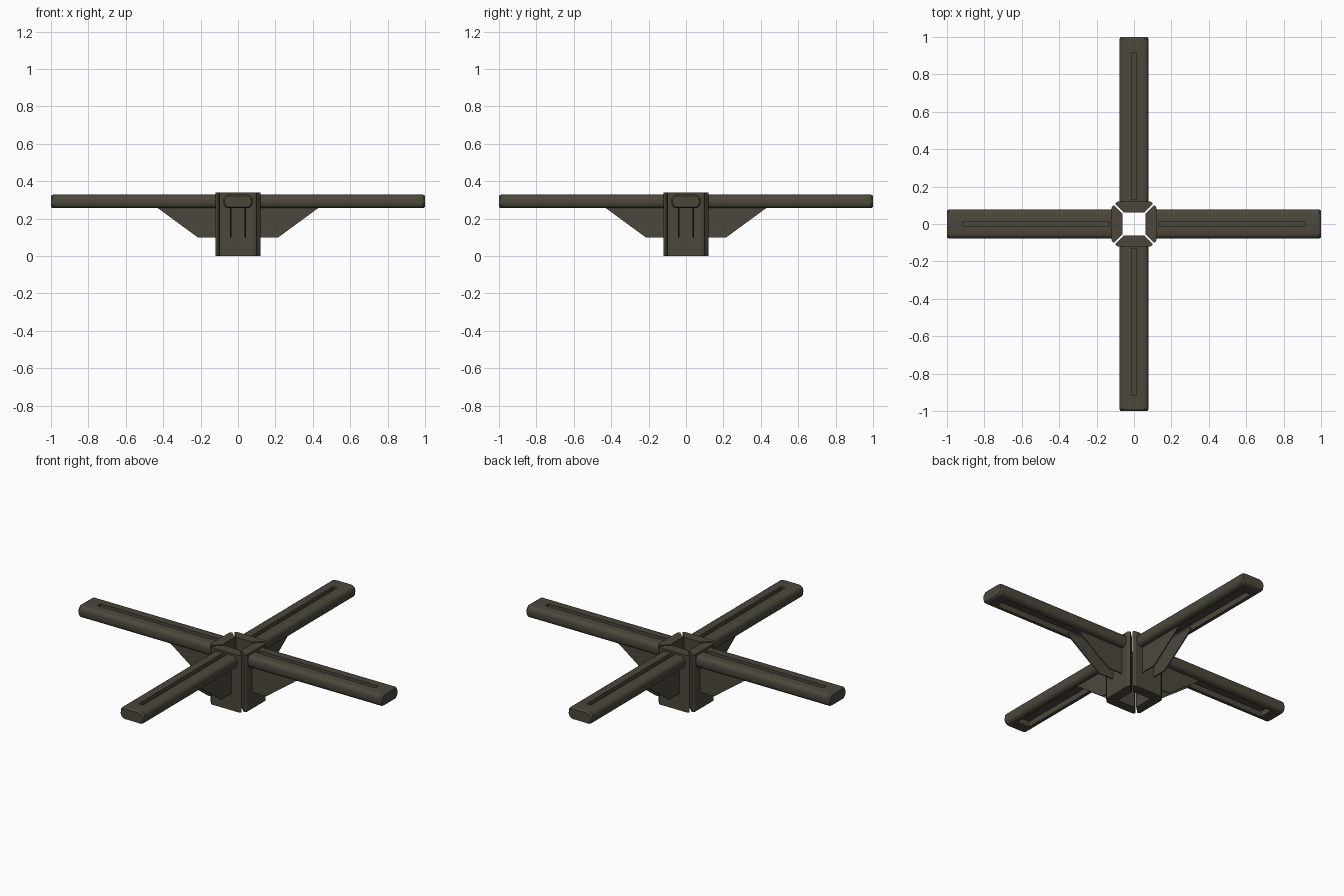
import bpy, bmesh, math
from mathutils import Matrix

if "Cube" in bpy.data.objects:
    bpy.data.objects.remove(bpy.data.objects["Cube"])

mat = bpy.data.materials.new("dark olive grey")
mat.diffuse_color = (0.072, 0.064, 0.046, 1)
mat.use_nodes = True
mat.node_tree.nodes["Principled BSDF"].inputs["Base Color"].default_value = mat.diffuse_color


def loft(name, rings):
    """Closed solid through a list of equal-length point rings."""
    bm = bmesh.new()
    vs = [[bm.verts.new(p) for p in r] for r in rings]
    n = len(vs[0])
    for a, b in zip(vs, vs[1:]):
        for i in range(n):
            j = (i + 1) % n
            bm.faces.new((a[i], a[j], b[j], b[i]))
    bm.faces.new(vs[0])
    bm.faces.new(vs[-1])
    bmesh.ops.recalc_face_normals(bm, faces=bm.faces)
    me = bpy.data.meshes.new(name)
    bm.to_mesh(me)
    bm.free()
    me.materials.append(mat)
    return me


def add(name, me):
    ob = bpy.data.objects.new(name, me)
    bpy.context.collection.objects.link(ob)
    return ob


def box(name, x0, x1, w, z0, z1):
    return loft(name, [[(x, -w, z0), (x, w, z0), (x, w, z1), (x, -w, z1)] for x in (x0, x1)])


# arm: rounded bar, slightly tapered at the tip
def section(x, grow):
    pts = []
    hw, hz, r, zc = 0.078 - grow, 0.036 - grow, 0.026, 0.292
    for k, (sy, sz) in enumerate(((1, 1), (-1, 1), (-1, -1), (1, -1))):
        for s in range(5):
            a = math.radians(90 * k + 22.5 * s)
            pts.append((x, sy * (hw - r) + r * math.cos(a), zc + sz * (hz - r) + r * math.sin(a)))
    return pts


arm = add("arm", loft("arm", [section(0.115, 0), section(0.99, 0), section(1.0, 0.006)]))
# narrow slot on top, wider channel underneath
cutters = [add("slot_cutter", box("slot_cutter", 0.13, 0.915, 0.014, 0.308, 0.40)),
           add("channel_cutter", box("channel_cutter", 0.13, 0.93, 0.042, 0.20, 0.29))]
for c in cutters:
    c.hide_render = True
    m = arm.modifiers.new("cut", "BOOLEAN")
    m.operation = "DIFFERENCE"
    m.solver = "EXACT"
    m.object = c
bpy.context.view_layer.update()
arm_mesh = bpy.data.meshes.new_from_object(arm.evaluated_get(bpy.context.evaluated_depsgraph_get()))
for o in cutters + [arm]:
    bpy.data.objects.remove(o)

# bracket: tapered hub block with bevelled outer corners
plan = [(0.062, -0.056), (0.108, -0.100), (0.115, -0.096), (0.120, -0.086)]
plan += [(x, -y) for x, y in reversed(plan)]
bracket_mesh = loft("bracket", [[(x, y, z) for x, y in plan] for z in (0, 0.34)])

# gusset: thin cheek plate below the arm
side = [(0.118, 0.10), (0.215, 0.10), (0.43, 0.257), (0.43, 0.275), (0.118, 0.275)]
cheeks = [loft("gusset", [[(x, s * y, z) for x, z in side] for y in (0.035, 0.042)])
          for s in (-1, 1)]

# four-fold repeat
for i, d in enumerate(("right", "back", "left", "front")):
    rot = Matrix.Rotation(i * math.pi / 2, 4, "Z")
    parts = [("arm", arm_mesh), ("bracket", bracket_mesh),
             ("gusset_a", cheeks[0]), ("gusset_b", cheeks[1])]
    for label, me in parts:
        ob = add(f"{d}_{label}", me)
        ob.matrix_world = rot

# smooth the rounded bar
arms = [o for o in bpy.data.objects if o.name.endswith("_arm")]
bpy.ops.object.select_all(action="DESELECT")
arms[0].select_set(True)
bpy.context.view_layer.objects.active = arms[0]
bpy.ops.object.shade_smooth_by_angle(angle=math.radians(30))
